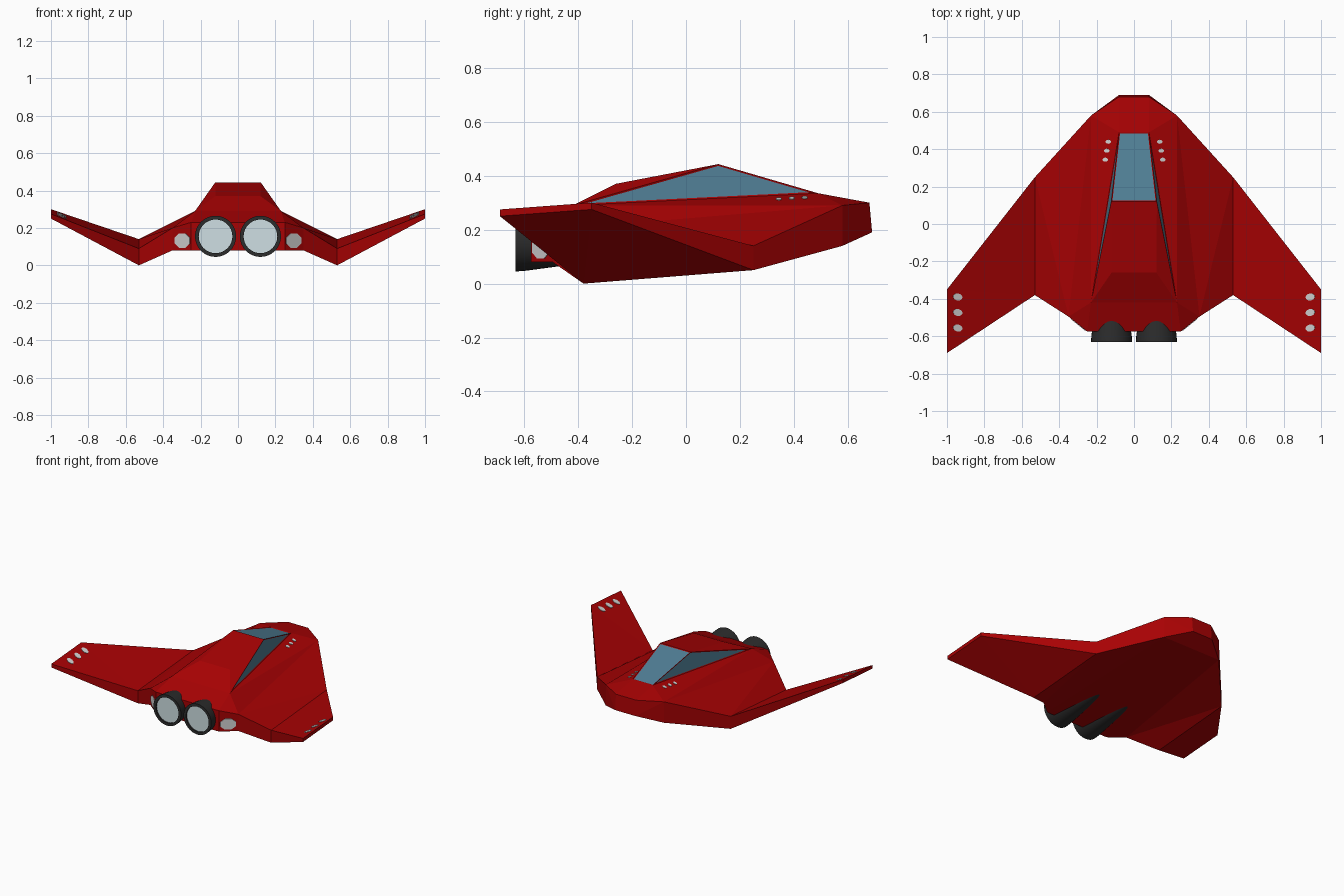
import bpy, bmesh, math
from mathutils import Vector, Matrix
from mathutils.bvhtree import BVHTree

if "Cube" in bpy.data.objects:
    bpy.data.objects.remove(bpy.data.objects["Cube"])


def mat(name, r, g, b):
    m = bpy.data.materials.new(name)
    m.diffuse_color = (r, g, b, 1)
    m.use_nodes = True
    m.node_tree.nodes["Principled BSDF"].inputs["Base Color"].default_value = m.diffuse_color
    return m


RED = mat("hull red", 0.39, 0.0005, 0.001)
GLASS = mat("blue glass", 0.08, 0.21, 0.30)
DARK = mat("dark metal", 0.025, 0.025, 0.025)
GLOW = mat("pale exhaust", 0.62, 0.74, 0.77)
LIGHT = mat("light grey", 0.65, 0.65, 0.65)


def finish(bm, name, *mats):
    me = bpy.data.meshes.new(name)
    bm.to_mesh(me)
    for m in mats:
        me.materials.append(m)
    ob = bpy.data.objects.new(name, me)
    bpy.context.collection.objects.link(ob)
    return ob


def mirrored_shell(points, side_faces, centre_faces, glass=()):
    """Named right-side points; side faces are mirrored, centre edges span both sides."""
    bm = bmesh.new()
    R = {k: bm.verts.new(p) for k, p in points.items()}
    L = {k: bm.verts.new((-p[0], p[1], p[2])) for k, p in points.items()}
    panes = []
    for word in side_faces.split():
        for S in (R, L):
            f = bm.faces.new([S[c] for c in word])
            if word in glass:
                panes.append(f)
    for word in centre_faces.split():
        s, t = word
        f = bm.faces.new([R[s], L[s], L[t], R[t]])
        if word in glass:
            panes.append(f)
    bmesh.ops.recalc_face_normals(bm, faces=bm.faces)
    if panes:
        bmesh.ops.inset_individual(bm, faces=panes, thickness=0.006, depth=-0.003,
                                   use_even_offset=True)
        for f in panes:
            f.material_index = 1
    bmesh.ops.triangulate(bm, faces=[f for f in bm.faces if f.material_index == 0])
    return bm


# Hull with cabin: nose a-d, wing root e-h, tail i-l, cabin m-q
hull = mirrored_shell({
    "a": (.08, .68, .30), "b": (.08, .69, .19),
    "c": (.23, .58, .29), "d": (.23, .58, .14),
    "e": (.53, .25, .14), "f": (.53, .25, .05),
    "g": (.53, -.38, .09), "h": (.53, -.38, 0),
    "i": (.35, -.495, .20), "j": (.25, -.575, .08),
    "k": (.25, -.575, .23), "l": (.35, -.495, .08),
    "m": (.23, -.42, .29), "n": (.08, .49, .335),
    "p": (.122, .12, .443), "q": (.12, -.26, .37),
}, "acn ncm cim cei egi mik kilj ighl abdc cdfe efhg hlf lfd ldj pqm npm",
   "ab an np pq qm mk kj jd db", glass=("np", "npm"))
hull_tree = BVHTree.FromBMesh(hull)
finish(hull, "hull", RED, GLASS)

# Swept wings
wing = mirrored_shell({
    "e": (.53, .25, .14), "f": (.53, .25, .05),
    "g": (.53, -.38, .09), "h": (.53, -.38, 0),
    "s": (1, -.35, .30), "t": (1, -.35, .275),
    "u": (1, -.69, .275), "v": (1, -.69, .25),
}, "efhg egus fhvt efts ghvu stvu", "")
wing_tree = BVHTree.FromBMesh(wing)
finish(wing, "wings", RED)


# Engines: tapered housing with a recessed exhaust
def engine(side, name):
    bm = bmesh.new()
    n = 32
    profile = [(.09, -.622), (.09, -.632), (.11, -.632), (.108, -.60), (.055, -.2)]
    rings = [[bm.verts.new((side * .12 + r * math.cos(2 * math.pi * i / n), y,
                            .155 + r * math.sin(2 * math.pi * i / n)))
              for i in range(n)] for r, y in profile]
    for A, B in zip(rings, rings[1:]):
        for i in range(n):
            f = bm.faces.new([A[i], A[(i + 1) % n], B[(i + 1) % n], B[i]])
            f.smooth = True
    bm.faces.new(rings[0]).material_index = 1
    bm.faces.new(rings[-1])
    bmesh.ops.recalc_face_normals(bm, faces=bm.faces)
    for e in bm.edges:
        if len(e.link_faces) == 2 and e.calc_face_angle() > 0.6:
            e.smooth = False
    finish(bm, name, DARK, GLOW)


engine(1, "engine_right")
engine(-1, "engine_left")


# Thin plates laid on a surface where a ray hits it
def plate(name, tree, origin, direction, sx, sy, sides):
    hit, normal, _, _ = tree.ray_cast(Vector(origin), Vector(direction))
    if hit is None:
        return
    if normal.dot(Vector(direction)) > 0:
        normal = -normal
    bm = bmesh.new()
    turn = Matrix.Rotation(math.pi / sides, 4, 'Z')
    bmesh.ops.create_cone(bm, cap_ends=True, segments=sides, radius1=1, radius2=1,
                          depth=.006, matrix=turn)
    bmesh.ops.scale(bm, vec=(sx, sy, 1), verts=bm.verts)
    rot = normal.to_track_quat('Z', 'Y').to_matrix().to_4x4()
    bmesh.ops.transform(bm, matrix=Matrix.Translation(hit) @ rot, verts=bm.verts)
    finish(bm, name, LIGHT)


for s, label in ((1, "right"), (-1, "left")):
    for i in range(3):
        plate(f"wing_light_{label}_{i}", wing_tree, (s * .943, -.39 - .083 * i, 2),
              (0, 0, -1), .019, .028, 10)
        plate(f"nose_light_{label}_{i}", hull_tree, (s * (.137 + .008 * i), .44 - .048 * i, 2),
              (0, 0, -1), .011, .015, 10)
    plate(f"tail_light_{label}", hull_tree, (s * .297, -2, .132), (0, 1, 0), .055, .042, 8)
